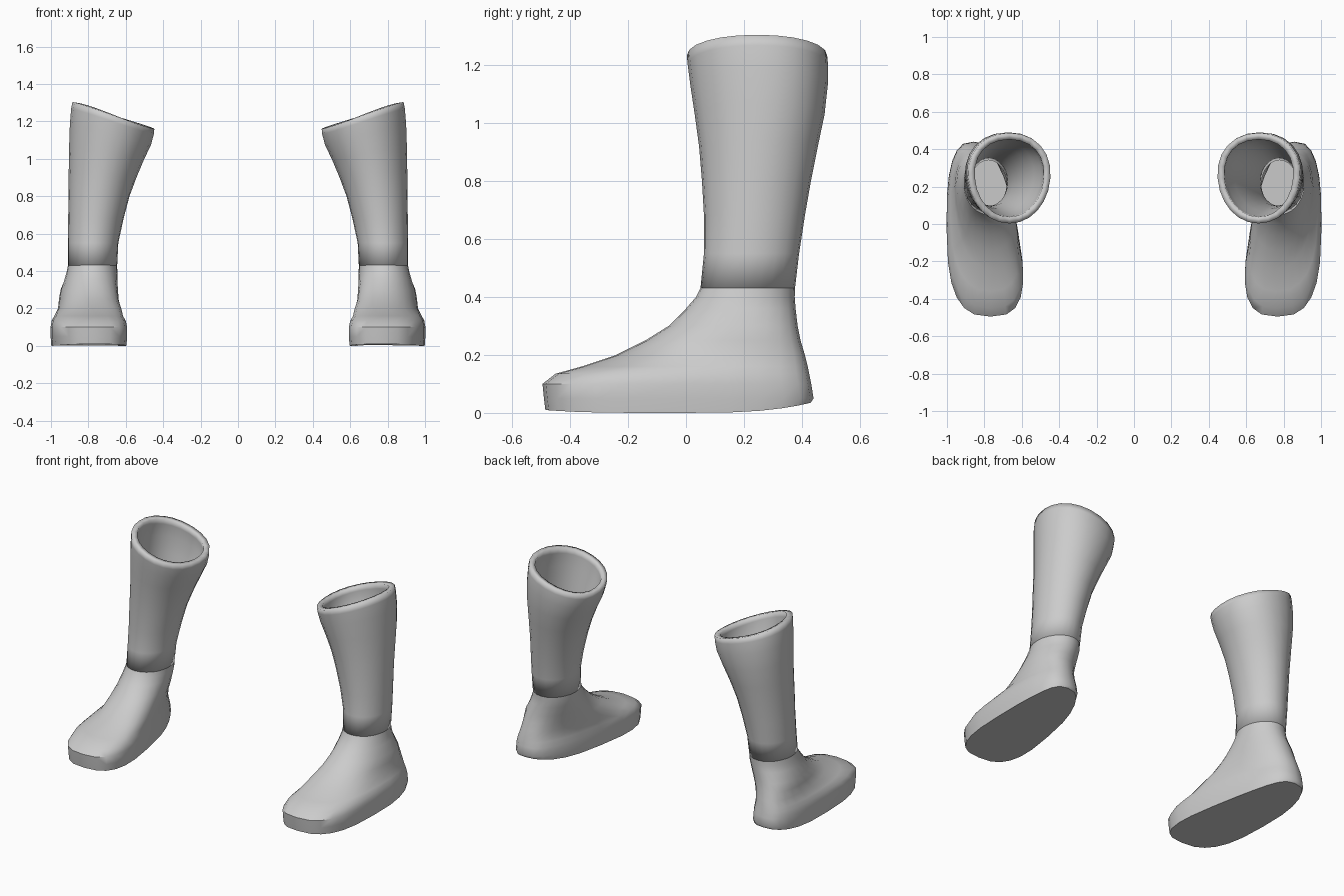
import bpy, math

SIDES = 24


def ring(z, y_front, y_back, cx, w, skew=0, taper=0, power=1, tilt=0):
    """Horizontal rounded section; skew and taper vary from toe to heel."""
    pts = []
    for k in range(SIDES):
        t = 2 * math.pi * k / SIDES
        c = math.copysign(abs(math.cos(t)) ** power, math.cos(t))
        s = math.copysign(abs(math.sin(t)) ** power, math.sin(t))
        x = cx + skew * s + w * (1 + taper * s) * c
        y = (y_front + y_back) / 2 + (y_back - y_front) / 2 * s
        pts.append([x, y, z + tilt * c])
    return pts


def loft(name, rings, closed_bottom=False, thickness=0):
    verts = [p for r in rings for p in r]
    faces = []
    for i in range(len(rings) - 1):
        a, b = i * SIDES, (i + 1) * SIDES
        for k in range(SIDES):
            n = (k + 1) % SIDES
            faces.append((a + k, a + n, b + n, b + k))
    if closed_bottom:
        faces.append(tuple(reversed(range(SIDES))))
    mesh = bpy.data.meshes.new(name)
    mesh.from_pydata(verts, [], faces)
    obj = bpy.data.objects.new(name, mesh)
    bpy.context.collection.objects.link(obj)
    if thickness:
        wall = obj.modifiers.new("wall", "SOLIDIFY")
        wall.thickness = thickness
        wall.offset = -1
    # second boot of the pair
    pair = obj.modifiers.new("pair", "MIRROR")
    pair.use_mirror_merge = False
    bpy.ops.object.select_all(action="DESELECT")
    obj.select_set(True)
    bpy.context.view_layer.objects.active = obj
    bpy.ops.object.shade_smooth_by_angle(angle=math.radians(42))
    return obj


# Foot: sole outline rising over toes and instep to the ankle
foot = [ring(*r) for r in (
    (0.00, -0.485, 0.430, 0.812, 0.186, 0.045, -0.20, 0.72),
    (0.05, -0.490, 0.440, 0.812, 0.190, 0.045, -0.20, 0.72),
    (0.10, -0.495, 0.432, 0.812, 0.190, 0.045, -0.20, 0.72),
    (0.135, -0.450, 0.425, 0.812, 0.184, 0.045, -0.20, 0.75),
    (0.16, -0.360, 0.420, 0.810, 0.172, 0.045, -0.18, 0.80),
    (0.20, -0.240, 0.410, 0.800, 0.157, 0.050, -0.12, 0.85),
    (0.25, -0.140, 0.395, 0.800, 0.152, 0.040, -0.05, 0.90),
    (0.30, -0.060, 0.385, 0.795, 0.150, 0.030, 0.00, 0.95),
    (0.36, 0.000, 0.378, 0.785, 0.141, 0.010),
    (0.40, 0.035, 0.375, 0.780, 0.135),
    (0.44, 0.054, 0.376, 0.777, 0.130),
)]
# Slight lift of the sole under heel and toe tip
for p in foot[0]:
    p[2] += 0.035 * max(0, p[1] / 0.43) ** 3 + 0.01 * max(0, -p[1] / 0.485) ** 4
loft("boot_foot", foot, closed_bottom=True)

# Leg: hollow shaft flaring inward to a slanted rim
leg = [ring(*r) for r in (
    (0.43, 0.050, 0.376, 0.778, 0.132),
    (0.55, 0.062, 0.390, 0.775, 0.135),
    (0.68, 0.062, 0.410, 0.760, 0.148),
    (0.80, 0.055, 0.431, 0.743, 0.163),
    (0.92, 0.045, 0.455, 0.724, 0.181, 0, 0.04, 1, 0.02),
    (1.03, 0.030, 0.478, 0.703, 0.200, 0, 0.06, 0.97, 0.035),
    (1.13, 0.015, 0.489, 0.682, 0.217, 0, 0.08, 0.95, 0.055),
    (1.20, 0.006, 0.490, 0.671, 0.221, 0, 0.08, 0.95, 0.068),
    (1.232, 0.003, 0.487, 0.666, 0.219, 0, 0.08, 0.95, 0.072),
)]
loft("boot_leg", leg, thickness=0.035)
